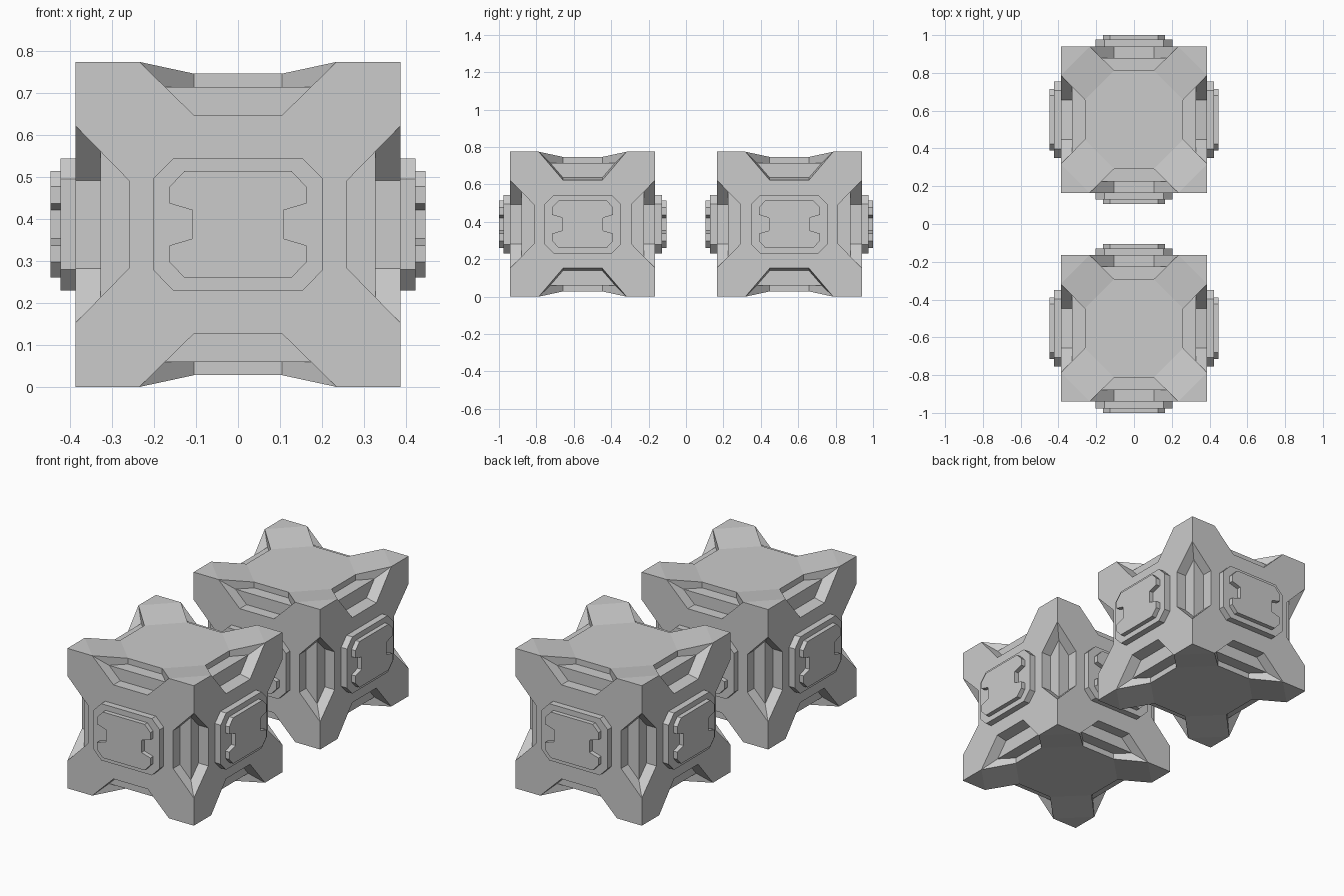
import bpy, bmesh, math
from itertools import product
from mathutils import Vector, Matrix

if "Cube" in bpy.data.objects:
    bpy.data.objects.remove(bpy.data.objects["Cube"])

H = 0.3875          # half size of the cube
CY = 0.5525         # distance of each crate from the middle
DISH = 0.028        # depth of the top and bottom dish
W, R = 0.127, 0.06  # width of an edge notch, depth of its inner ridge
LO, LI = 0.235, 0.105  # half length of a notch at its mouth and its floor
S = H - W


def finish(bm, name, y):
    bmesh.ops.remove_doubles(bm, verts=bm.verts, dist=1e-4)
    bmesh.ops.recalc_face_normals(bm, faces=bm.faces)
    bmesh.ops.dissolve_limit(bm, angle_limit=0.002, verts=bm.verts, edges=bm.edges)
    me = bpy.data.meshes.new(name)
    bm.to_mesh(me)
    bm.free()
    ob = bpy.data.objects.new(name, me)
    ob.location = (0, y, H)
    bpy.context.collection.objects.link(ob)


def adjust(v):
    x, y, z = v
    if abs(z - H) < 1e-5 and x + y < 0.5:        # sink the top octagon
        z -= DISH
    elif abs(z - S) < 1e-5 and y < LI + 1e-4:    # undercut notches on the x sides
        if abs(x - H) < 1e-5:
            z -= 0.025
        elif abs(x - H + R) < 1e-5:
            z -= 0.012
    return Vector((x, y, z))


def octant_faces():
    faces = []
    prof = [(0, W), (R, W), (R, R), (W, R), (W, 0)]
    for k in range(3):
        i, j = (k + 1) % 3, (k + 2) % 3

        def pt(e, u, d):
            v = [0, 0, 0]
            v[k], v[i], v[j] = e, H - u, H - d
            return v
        # stepped notch on the edge along axis k
        slope = (LO - LI) / W
        ends = [pt(LO - slope * max(p), *p) for p in prof]
        mids = [pt(0, *p) for p in prof]
        mouth = pt(LO, 0, 0)
        faces += [[mouth, *ends[:3]], [mouth, *ends[2:]]]
        faces += [[ends[n], ends[n + 1], mids[n + 1], mids[n]] for n in range(4)]
        # quarter of the cube side across axis k
        q = [(H, H), (LO, H), (LI, S), (0, S), (0, 0), (S, 0), (S, LI), (H, LO)]
        q = [pt(H, H - a, H - b) for a, b in q]
        if k == 2:
            faces += [[q[0], q[1], q[7]], [q[1], q[2], q[6], q[7]], q[2:7]]
        else:
            faces.append(q)
    return [[adjust(v) for v in f] for f in faces]


def build_body(name, y):
    bm = bmesh.new()
    for s in product((1, -1), repeat=3):
        for f in octant_faces():
            bm.faces.new([bm.verts.new([a * b for a, b in zip(v, s)]) for v in f])
    finish(bm, name, y)


def plate(bm, quarter, d0, d1, rot):
    # mirror a quarter outline, then extrude it outwards on the -y side
    half = quarter + [(x, -z) for x, z in reversed(quarter)]
    loop = half + [(-x, z) for x, z in reversed(half)]
    f = bm.faces.new([bm.verts.new(rot @ Vector((x, -d0, z))) for x, z in loop])
    ext = bmesh.ops.extrude_face_region(bm, geom=[f])["geom"]
    vs = [g for g in ext if isinstance(g, bmesh.types.BMVert)]
    bmesh.ops.translate(bm, verts=vs, vec=rot @ Vector((0, d0 - d1, 0)))


BASE = [(0.155, 0.157), (0.203, 0.108)]
COVER = [(0.128, 0.127), (0.163, 0.09), (0.163, 0.05), (0.109, 0.034)]

for label, y in (("front", -CY), ("back", CY)):
    build_body(label + "_crate_body", y)
    # two-layer panels on the four sides
    for n in range(4):
        rot = Matrix.Rotation(n * math.pi / 2, 3, 'Z')
        for part, outline, d0, d1 in (("panel_base", BASE, H - 0.01, 0.423),
                                      ("panel_cover", COVER, 0.418, 0.4475)):
            bm = bmesh.new()
            plate(bm, outline, d0, d1, rot)
            finish(bm, f"{label}_{part}_{n + 1}", y)
